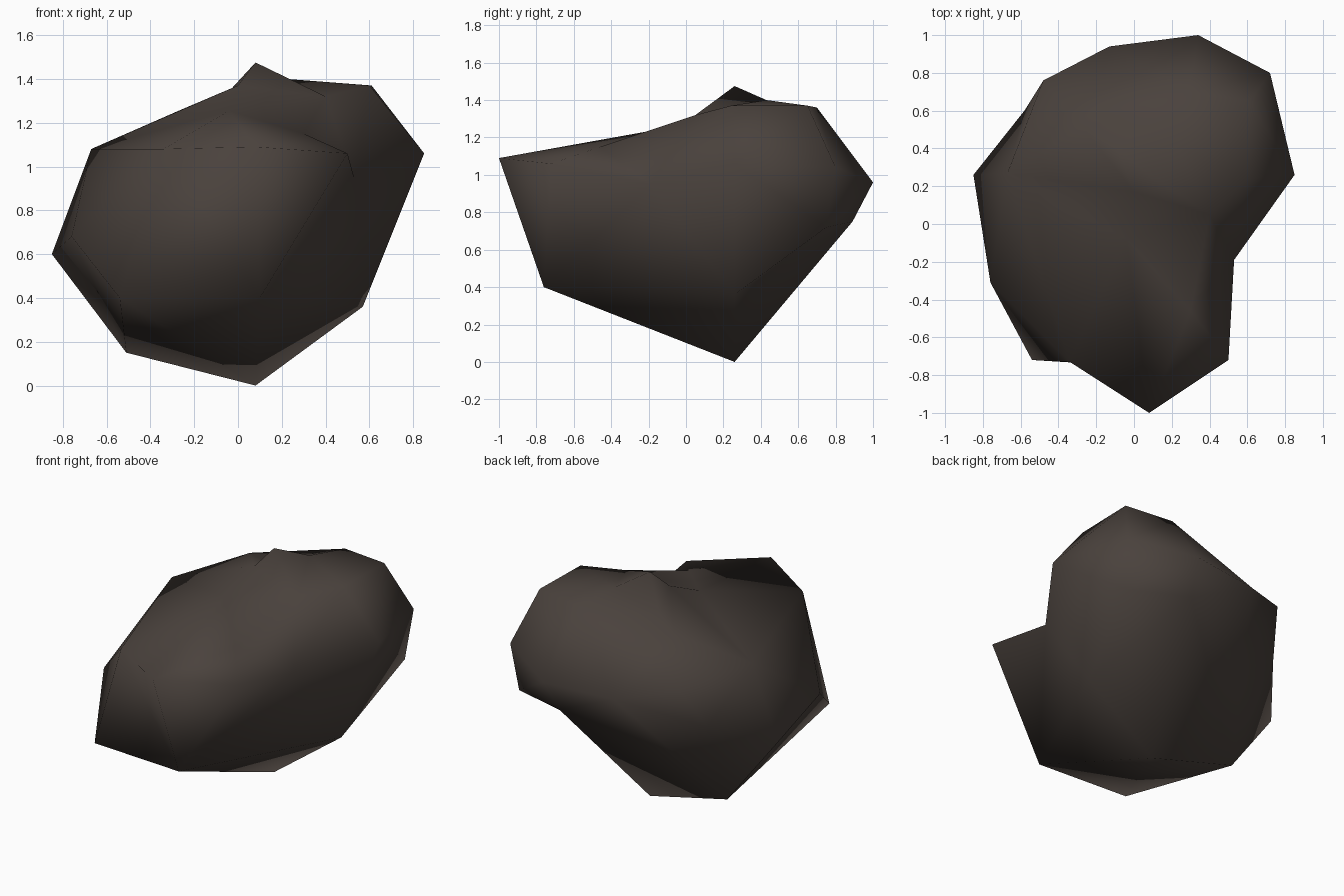
import bpy, bmesh
from mathutils import Vector

# Key corner points of the rock, read from the silhouettes
CORNERS = [
    # top ridge and peak
    (0.08, 0.26, 1.475), (0.22, 0.43, 1.40), (0.61, 0.65, 1.37), (0.60, 0.24, 1.37),
    (0.29, 0.70, 1.36), (0.40, 0.05, 1.32), (0.00, 0.17, 1.37), (-0.04, -0.08, 1.255),
    (-0.27, 0.51, 1.255), (-0.09, 0.40, 1.29), (0.30, -0.46, 1.15),
    # upper band and front lobe
    (0.08, -1.00, 1.09), (0.50, -0.72, 1.06), (-0.34, -0.73, 1.08),
    (-0.67, 0.27, 1.08), (0.85, 0.26, 1.06), (0.34, 1.00, 0.96), (0.72, 0.80, 1.04),
    (0.53, -0.19, 0.95), (-0.48, 0.76, 1.03),
    # middle band
    (-0.85, 0.26, 0.60), (-0.76, -0.31, 0.68), (-0.58, 0.60, 0.76),
    (-0.13, 0.94, 0.95), (0.30, 0.89, 0.75), (0.69, 0.75, 0.72),
    # underside
    (-0.54, -0.72, 0.40), (0.10, -0.76, 0.40), (0.57, 0.26, 0.36),
    (-0.51, 0.30, 0.15), (0.08, 0.26, 0.00),
]
CENTRE = Vector((0.0, 0.1, 0.72))

# Skin the corners: hull of their directions on a unit sphere,
# then push each corner back out, which keeps the hollows
bm = bmesh.new()
target = {}
for c in CORNERS:
    offset = Vector(c) - CENTRE
    v = bm.verts.new(offset.normalized())
    target[v] = Vector(c)
bmesh.ops.convex_hull(bm, input=list(bm.verts))
for v, co in target.items():
    v.co = co
bmesh.ops.recalc_face_normals(bm, faces=list(bm.faces))
for f in bm.faces:
    f.smooth = True

mesh = bpy.data.meshes.new("rock")
bm.to_mesh(mesh)
bm.free()

# Dark brown-grey stone
stone = bpy.data.materials.new("dark_stone")
stone.diffuse_color = (0.068, 0.054, 0.046, 1.0)
mesh.materials.append(stone)

rock = bpy.data.objects.new("rock", mesh)
bpy.context.collection.objects.link(rock)
